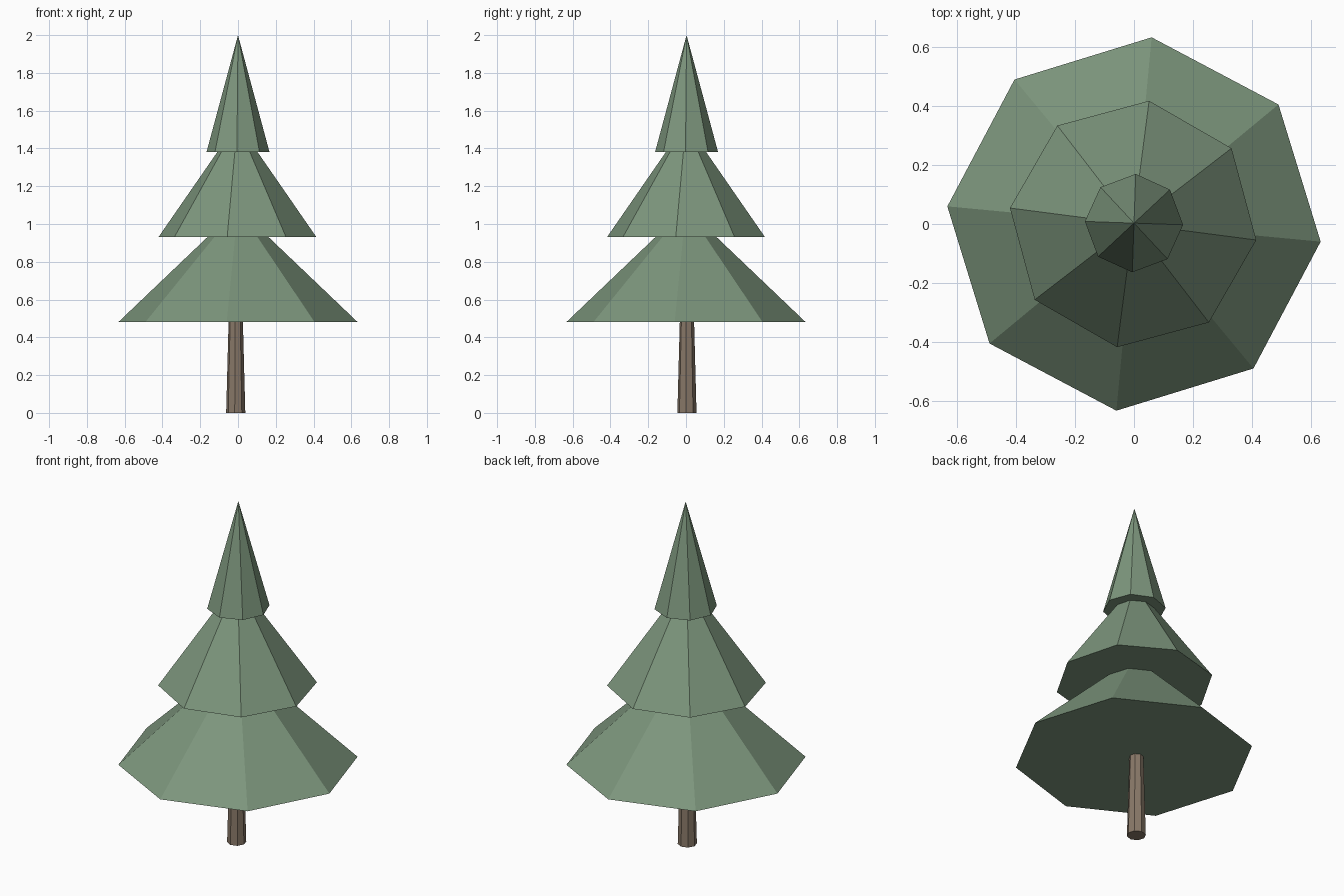
import bpy
import math

if "Cube" in bpy.data.objects:
    bpy.data.objects.remove(bpy.data.objects["Cube"])


def material(name, rgb):
    mat = bpy.data.materials.new(name)
    mat.diffuse_color = (*rgb, 1)
    mat.use_nodes = True
    mat.node_tree.nodes["Principled BSDF"].inputs["Base Color"].default_value = mat.diffuse_color
    return mat


GREEN = material("pine green", (0.205, 0.305, 0.205))
BROWN = material("bark brown", (0.25, 0.19, 0.14))


def tapered(name, r_base, r_top, z_base, z_top, turn, mat, x=0.0, y=0.0):
    """Eight-sided flat-faced cone or frustum; turn is the angle of its first corner."""
    bpy.ops.mesh.primitive_cone_add(
        vertices=8, radius1=r_base, radius2=r_top, depth=z_top - z_base,
        location=(x, y, (z_base + z_top) / 2), rotation=(0, 0, math.radians(turn)))
    obj = bpy.context.object
    obj.name = name
    obj.data.materials.append(mat)
    return obj


# Trunk, slightly off centre, running up into the lowest foliage
tapered("trunk", 0.051, 0.035, 0.0, 0.6, -6, BROWN, x=-0.012, y=0.005)

# Three stacked foliage cones, each hiding the tip of the one below
tapered("lower_foliage", 0.637, 0.0, 0.48, 1.085, -5.4, GREEN)
tapered("middle_foliage", 0.422, 0.0, 0.93, 1.535, -7.4, GREEN, x=-0.003)
tapered("top_foliage", 0.167, 0.0, 1.38, 2.0, -2, GREEN, y=0.003)
